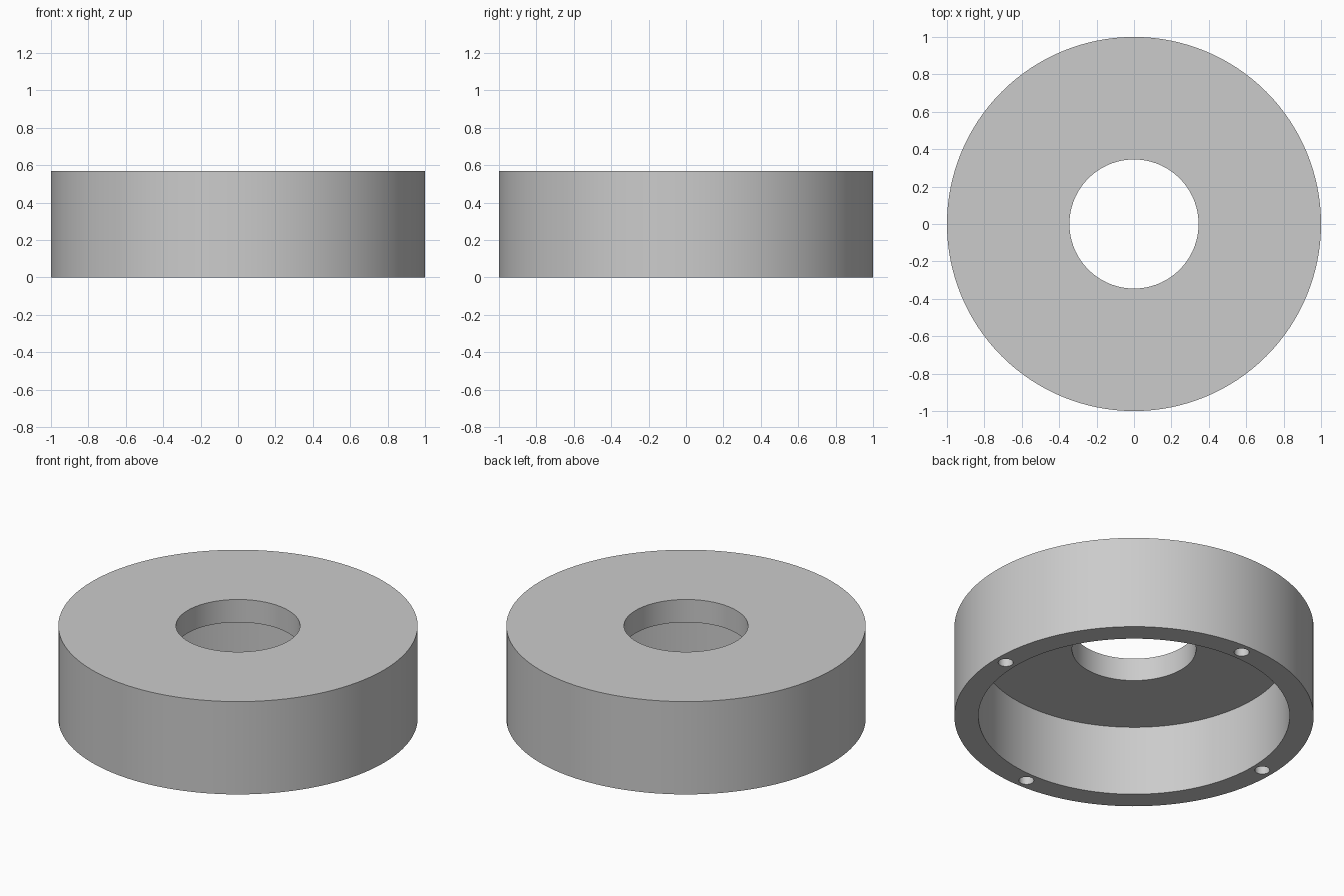
import bpy, bmesh, math

if "Cube" in bpy.data.objects:
    bpy.data.objects.remove(bpy.data.objects["Cube"])

HEIGHT, CEILING = 0.57, 0.43
OUTER, CAVITY, BORE = 1.0, 0.866, 0.345
HOLE, HOLE_RING, HOLE_DEPTH = 0.042, 0.932, 0.3
SEGMENTS = 128

grey = bpy.data.materials.new("plain grey")
grey.use_nodes = True
colour = (0.6, 0.6, 0.6, 1)
grey.diffuse_color = colour
grey.node_tree.nodes["Principled BSDF"].inputs["Base Color"].default_value = colour


def lathe(name, profile):
    """Revolve a closed (radius, z) profile around the z axis."""
    bm = bmesh.new()
    rings = []
    for i in range(SEGMENTS):
        a = math.tau * i / SEGMENTS
        rings.append([bm.verts.new((r * math.cos(a), r * math.sin(a), z)) for r, z in profile])
    n = len(profile)
    for i in range(SEGMENTS):
        here, there = rings[i], rings[(i + 1) % SEGMENTS]
        for j in range(n):
            k = (j + 1) % n
            bm.faces.new((here[j], there[j], there[k], here[k]))
    bmesh.ops.recalc_face_normals(bm, faces=bm.faces)
    mesh = bpy.data.meshes.new(name)
    bm.to_mesh(mesh)
    bm.free()
    obj = bpy.data.objects.new(name, mesh)
    bpy.context.collection.objects.link(obj)
    return obj


# Hollow cap: outer wall, top plate with bore, open cavity below
cap = lathe("ring_cap", [
    (OUTER, 0), (OUTER, HEIGHT), (BORE, HEIGHT),
    (BORE, CEILING), (CAVITY, CEILING), (CAVITY, 0),
])
cap.data.materials.append(grey)

# Four blind screw holes in the bottom rim
bm = bmesh.new()
for i in range(4):
    a = math.tau * i / 4
    made = bmesh.ops.create_cone(bm, cap_ends=True, segments=32, radius1=HOLE,
                                 radius2=HOLE, depth=HOLE_DEPTH * 2)
    bmesh.ops.translate(bm, verts=made["verts"],
                        vec=(HOLE_RING * math.cos(a), HOLE_RING * math.sin(a), 0))
cutter_mesh = bpy.data.meshes.new("screw_hole_cutter")
bm.to_mesh(cutter_mesh)
bm.free()
cutter_mesh.materials.append(grey)
cutter = bpy.data.objects.new("screw_hole_cutter", cutter_mesh)
bpy.context.collection.objects.link(cutter)
cutter.hide_render = True

cut = cap.modifiers.new("screw_holes", "BOOLEAN")
cut.operation = "DIFFERENCE"
cut.solver = "EXACT"
cut.object = cutter

bpy.ops.object.select_all(action="DESELECT")
cap.select_set(True)
bpy.context.view_layer.objects.active = cap
bpy.ops.object.modifier_apply(modifier=cut.name)
bpy.data.objects.remove(cutter)

# Smooth round walls with crisp rims
bpy.ops.object.shade_smooth_by_angle(angle=math.radians(30))
